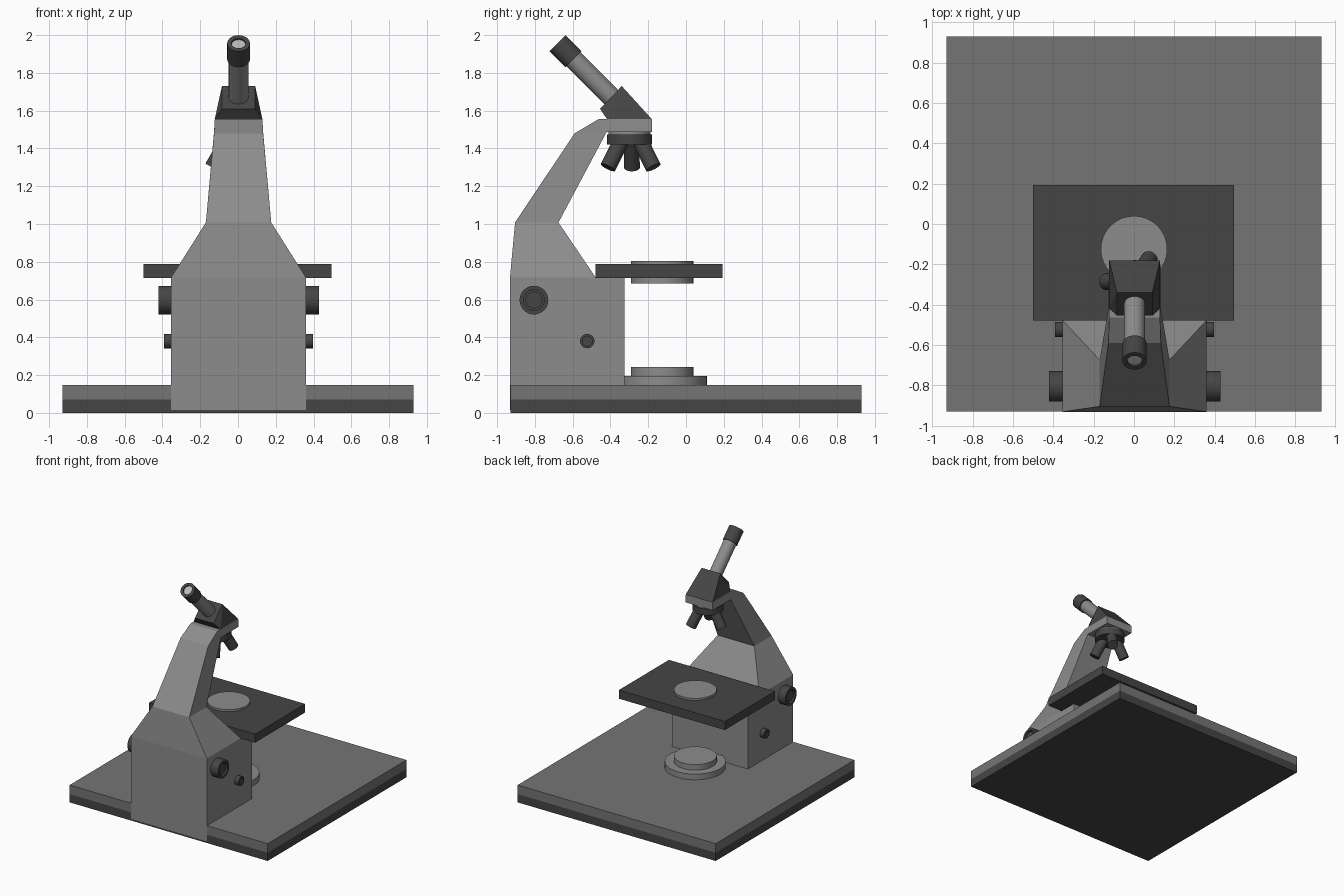
import bpy, bmesh, math
from mathutils import Vector

if "Cube" in bpy.data.objects:
    bpy.data.objects.remove(bpy.data.objects["Cube"])


def grey(name, v):
    m = bpy.data.materials.new(name)
    m.diffuse_color = (v, v, v, 1)
    m.use_nodes = True
    m.node_tree.nodes["Principled BSDF"].inputs["Base Color"].default_value = m.diffuse_color
    return m


DARK = grey("dark_grey", .06)
MID = grey("mid_grey", .178)
LIGHT = grey("light_grey", .265)
GLASS = grey("lens_grey", .5)
CX = .003  # body sits slightly off centre


def finish(name, bm, mat, smooth=False):
    bmesh.ops.recalc_face_normals(bm, faces=bm.faces[:])
    me = bpy.data.meshes.new(name)
    bm.to_mesh(me)
    bm.free()
    ob = bpy.data.objects.new(name, me)
    bpy.context.collection.objects.link(ob)
    me.materials.append(mat)
    if smooth:
        bpy.ops.object.select_all(action='DESELECT')
        ob.select_set(True)
        bpy.context.view_layer.objects.active = ob
        bpy.ops.object.shade_smooth_by_angle(angle=math.radians(35))
    return ob


def box(name, lo, hi, mat):
    bm = bmesh.new()
    bmesh.ops.create_cube(bm, size=1)
    for v in bm.verts:
        v.co = [lo[i] if v.co[i] < 0 else hi[i] for i in range(3)]
    return finish(name, bm, mat)


def side_profile(name, pts, sides, mat):
    """Closed side outline of (y, z, half width), mirrored across x."""
    bm = bmesh.new()
    left = [bm.verts.new((CX - w, y, z)) for y, z, w in pts]
    right = [bm.verts.new((CX + w, y, z)) for y, z, w in pts]
    n = len(pts)
    for i in range(n):
        j = (i + 1) % n
        bm.faces.new((left[i], left[j], right[j], right[i]))
    for f in sides:
        bm.faces.new([left[i] for i in f])
        bm.faces.new([right[i] for i in reversed(f)])
    return finish(name, bm, mat)


def lathe(name, origin, axis, profile, mat, segs=32):
    """Revolve (radius, height) points about an axis, capping both ends."""
    bm = bmesh.new()
    rings = [[bm.verts.new((r * math.cos(2 * math.pi * k / segs),
                            r * math.sin(2 * math.pi * k / segs), h))
              for k in range(segs)] for r, h in profile]
    for a, b in zip(rings, rings[1:]):
        for k in range(segs):
            m = (k + 1) % segs
            bm.faces.new((a[k], a[m], b[m], b[k]))
    bm.faces.new(rings[0])
    bm.faces.new(rings[-1])
    rot = Vector((0, 0, 1)).rotation_difference(Vector(axis).normalized())
    for v in bm.verts:
        v.co = rot @ v.co + Vector(origin)
    return finish(name, bm, mat, smooth=True)


UP = (0, 0, 1)

# Base plate in two layers
box("base_lower", (-.93, -.93, 0), (.93, .93, .07), DARK)
box("base_upper", (-.93, -.93, .07), (.93, .93, .147), MID)

# Body, arm and head
side_profile("body_arm", [
    (-.932, .015, .357), (-.932, .717, .357), (-.905, 1.008, .173),
    (-.59, 1.48, .13), (-.463, 1.555, .126), (-.181, 1.555, .126),
    (-.181, 1.487, .127), (-.42, 1.487, .13), (-.675, 1.008, .173),
    (-.478, .717, .357), (-.325, .717, .357), (-.325, .015, .357)],
    [(0, 1, 9, 10, 11), (1, 2, 8, 9), (2, 3, 7, 8), (3, 4, 5, 6, 7)], LIGHT)

# Prism housing
side_profile("prism_housing", [
    (-.418, 1.555, .126), (-.455, 1.61, .088),
    (-.34, 1.73, .088), (-.181, 1.555, .126)],
    [(0, 2, 3), (0, 1, 2)], DARK)

# Eyepiece tube, cap and lens
tip = Vector((CX, -.68, 1.957))
back = Vector((0, -1, 1)).normalized()
lathe("eyepiece_tube", tip - back * .43, back, [(.052, 0), (.052, .34)], LIGHT)
lathe("eyepiece_cap", tip - back * .12, back,
      [(.06, 0), (.06, .12), (.037, .12), (.037, .1)], DARK)
lathe("eyepiece_lens", tip - back * .03, back, [(.0365, 0), (.0365, .02)], GLASS)

# Revolving nosepiece and three objectives
lathe("nosepiece_collar", (CX, -.299, 1.47), UP, [(.112, 0), (.112, .018)], LIGHT)
lathe("nosepiece", (CX, -.299, 1.42), UP, [(.12, 0), (.12, .055)], DARK)
for i in range(3):
    a = math.radians(178 + 120 * i)
    c, s = math.cos(a), math.sin(a)
    lathe(f"objective_{i + 1}", (CX + .062 * c, -.291 + .062 * s, 1.433),
          (.5 * c, .5 * s, -.866), [(.042, 0), (.042, .154)], DARK)

# Stage and its round insert
box("stage", (-.5, -.478, .715), (.495, .193, .788), DARK)
lathe("stage_insert", (0, -.125, .685), UP, [(.165, 0), (.165, .12)], LIGHT)

# Light source on the base
lathe("lamp_ring", (0, -.123, .14), UP, [(.235, 0), (.235, .056)], LIGHT)
lathe("lamp_lens", (0, -.125, .19), UP, [(.165, 0), (.165, .053)], LIGHT)

# Focus knobs on both sides
for side, sx in (("left", -1), ("right", 1)):
    lathe(f"coarse_knob_{side}", (CX + sx * .35, -.805, .597), (sx, 0, 0),
          [(.076, 0), (.076, .075), (.055, .075), (.055, .052),
           (.045, .052), (.045, .066)], DARK)
    lathe(f"fine_knob_{side}", (CX + sx * .35, -.523, .38), (sx, 0, 0),
          [(.038, 0), (.038, .045), (.026, .045), (.026, .036)], DARK)
